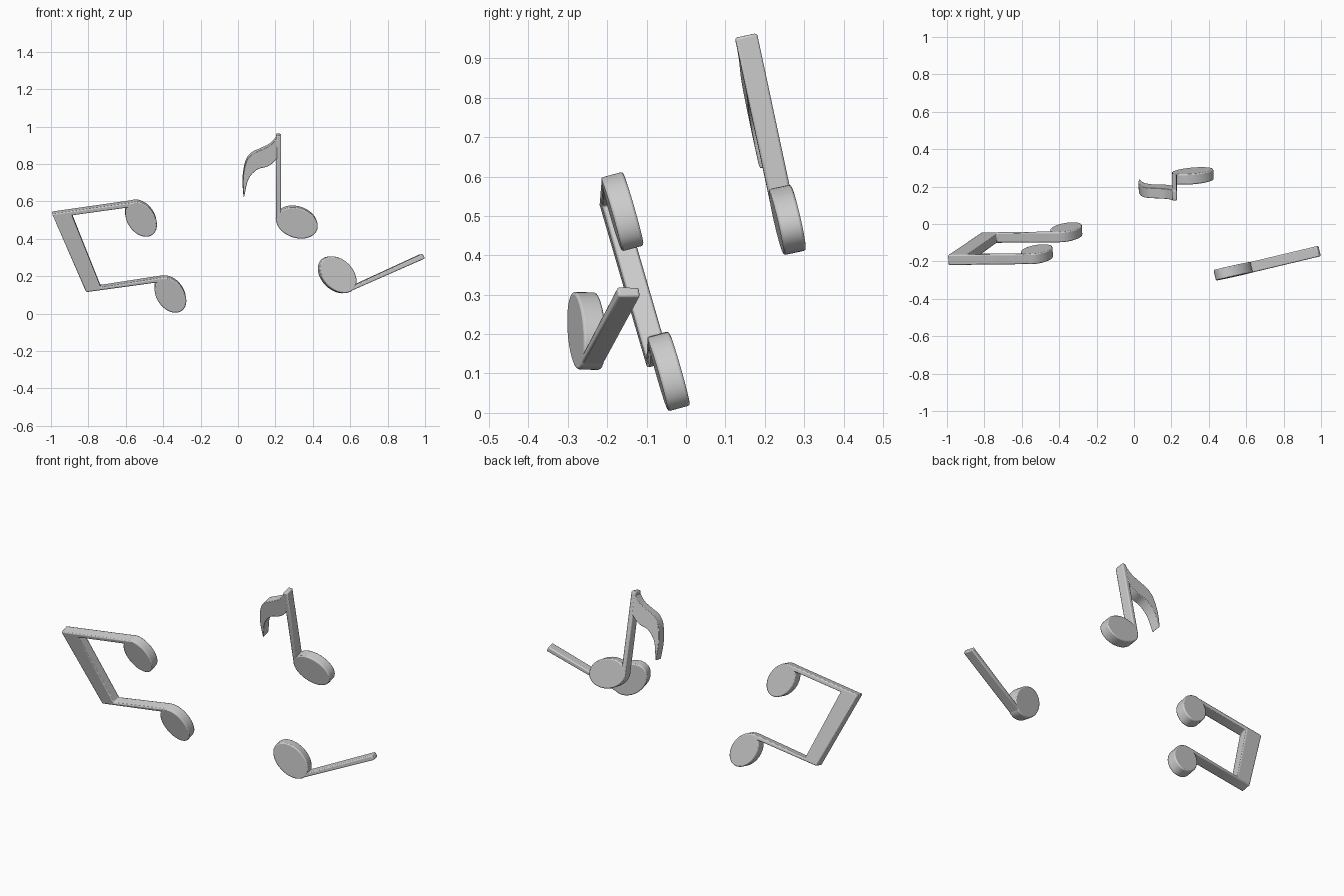
import bpy
import bmesh
import math
from mathutils import Vector

if "Cube" in bpy.data.objects:
    bpy.data.objects.remove(bpy.data.objects["Cube"], do_unlink=True)

THICK = 0.057

grey = bpy.data.materials.new("light_grey")
grey.use_nodes = True
GREY = (0.6, 0.6, 0.6, 1)
grey.diffuse_color = GREY
grey.node_tree.nodes["Principled BSDF"].inputs["Base Color"].default_value = GREY


def ellipse(center, a, b, degrees, count=48):
    """Outline of a tilted oval note head."""
    t = math.radians(degrees)
    pts = []
    for i in range(count):
        u = 2 * math.pi * i / count
        x, z = a * math.cos(u), b * math.sin(u)
        pts.append((center[0] + x * math.cos(t) - z * math.sin(t),
                    center[1] + x * math.sin(t) + z * math.cos(t)))
    return pts


def smooth_path(pts, steps=4):
    """Catmull-Rom curve through the points."""
    p = [Vector(q) for q in [pts[0]] + pts + [pts[-1]]]
    out = []
    for a, b, c, d in zip(p, p[1:], p[2:], p[3:]):
        for i in range(steps):
            t = i / steps
            out.append(b + (c - a) * t / 2
                       + (2 * a - 5 * b + 4 * c - d) * t * t / 2
                       + (3 * b - a - 3 * c + d) * t ** 3 / 2)
    return out + [p[-1]]


def plate(name, outline, plane, thick=THICK):
    """Slab with rounded rims, lying in the plane y = y0 + sx*(x-x0) + sz*(z-z0)."""
    x0, y0, z0, sx, sz = plane
    normal = Vector((-sx, 1, -sz)).normalized()
    bm = bmesh.new()
    verts = [bm.verts.new(Vector((x, y0 + sx * (x - x0) + sz * (z - z0), z))
                          - normal * thick / 2) for x, z in outline]
    face = bm.faces.new(verts)
    new = bmesh.ops.extrude_face_region(bm, geom=[face], use_keep_orig=True)["geom"]
    bmesh.ops.translate(bm, vec=normal * thick,
                        verts=[g for g in new if isinstance(g, bmesh.types.BMVert)])
    bmesh.ops.recalc_face_normals(bm, faces=bm.faces)
    mesh = bpy.data.meshes.new(name)
    bm.to_mesh(mesh)
    bm.free()
    mesh.materials.append(grey)
    obj = bpy.data.objects.new(name, mesh)
    bpy.context.collection.objects.link(obj)
    bevel = obj.modifiers.new("rim", "BEVEL")
    bevel.width = 0.006
    bevel.segments = 2
    bevel.limit_method = "ANGLE"
    bevel.angle_limit = math.radians(50)
    bpy.ops.object.select_all(action="DESELECT")
    obj.select_set(True)
    bpy.context.view_layer.objects.active = obj
    bpy.ops.object.shade_smooth_by_angle(angle=math.radians(35))
    return obj


# Beamed pair of notes, lying on its side
pair = (-0.365, -0.045, 0.107, 0.05, -0.27)
plate("pair_beam_and_stems", [
    (-0.995, 0.54), (-0.813, 0.121), (-0.44, 0.172), (-0.40, 0.16),
    (-0.37, 0.196), (-0.40, 0.2), (-0.735, 0.148), (-0.888, 0.532),
    (-0.60, 0.572), (-0.55, 0.565), (-0.53, 0.6), (-0.56, 0.602)], pair)
for label, center in (("lower", (-0.362, 0.105)), ("upper", (-0.519, 0.511))):
    plate("pair_head_" + label, ellipse(center, 0.103, 0.073, -54), pair, THICK + 0.001)

# Single note with a curled flag
flagged = (0.216, 0.152, 0.958, 0.05, -0.214)
plate("flagged_stem", [(0.203, 0.5), (0.23, 0.5), (0.23, 0.958), (0.203, 0.958)], flagged)
plate("flagged_head", ellipse((0.314, 0.49), 0.114, 0.08, -18), flagged, THICK + 0.001)
flag_top = smooth_path([(0.208, 0.945), (0.17, 0.905), (0.12, 0.88), (0.07, 0.855),
                        (0.04, 0.81), (0.025, 0.72), (0.03, 0.625)])
flag_bottom = smooth_path([(0.034, 0.64), (0.055, 0.725), (0.10, 0.775),
                           (0.15, 0.79), (0.18, 0.807), (0.208, 0.835)])
plate("flagged_flag", flag_top + flag_bottom, flagged, THICK - 0.001)

# Plain note with a straight stem
plain = (0.532, -0.252, 0.208, 0.23, 0.02)
plate("plain_stem", [(0.585, 0.115), (0.995, 0.295), (0.981, 0.32), (0.59, 0.14)], plain)
plate("plain_head", ellipse((0.53, 0.208), 0.114, 0.08, -45), plain, THICK + 0.001)
